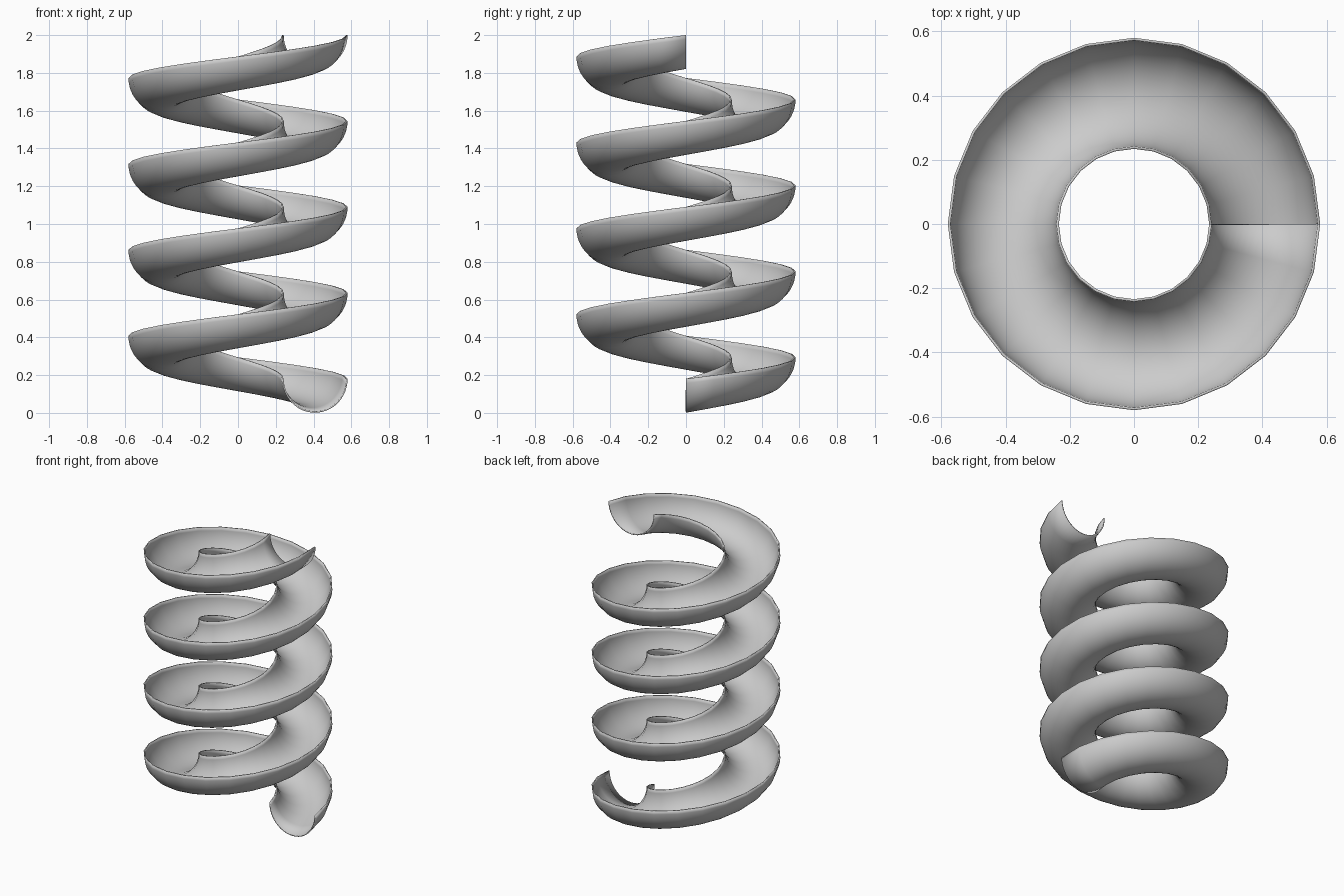
import bpy, bmesh
from math import sin, cos, pi

if "Cube" in bpy.data.objects:
    bpy.data.objects.remove(bpy.data.objects["Cube"])

TURNS, STEPS, PITCH = 4, 24, 0.455
CENTRE, RADIUS, RIM, SEGS = 0.407, 0.173, 0.18, 24
THICK = 0.008

# Half-round trough section swept up a helix
bm = bmesh.new()
rows = []
for i in range(TURNS * STEPS + 1):
    a = 2 * pi * i / STEPS
    z0 = RIM + PITCH * i / STEPS
    row = []
    for j in range(SEGS + 1):
        t = pi * j / SEGS
        r = CENTRE - RADIUS * cos(t)
        row.append(bm.verts.new((r * cos(a), r * sin(a), z0 - (RIM - 0.001) * sin(t))))
    rows.append(row)
for r0, r1 in zip(rows, rows[1:]):
    for j in range(SEGS):
        bm.faces.new((r0[j], r0[j + 1], r1[j + 1], r1[j]))
me = bpy.data.meshes.new("spiral_trough")
bm.to_mesh(me)
bm.free()
trough = bpy.data.objects.new("spiral_trough", me)
bpy.context.collection.objects.link(trough)

# Thin wall thickening towards the inside of the channel
wall = trough.modifiers.new("wall", 'SOLIDIFY')
wall.thickness = THICK
wall.offset = 1

bpy.context.view_layer.objects.active = trough
trough.select_set(True)
bpy.ops.object.shade_smooth_by_angle()
